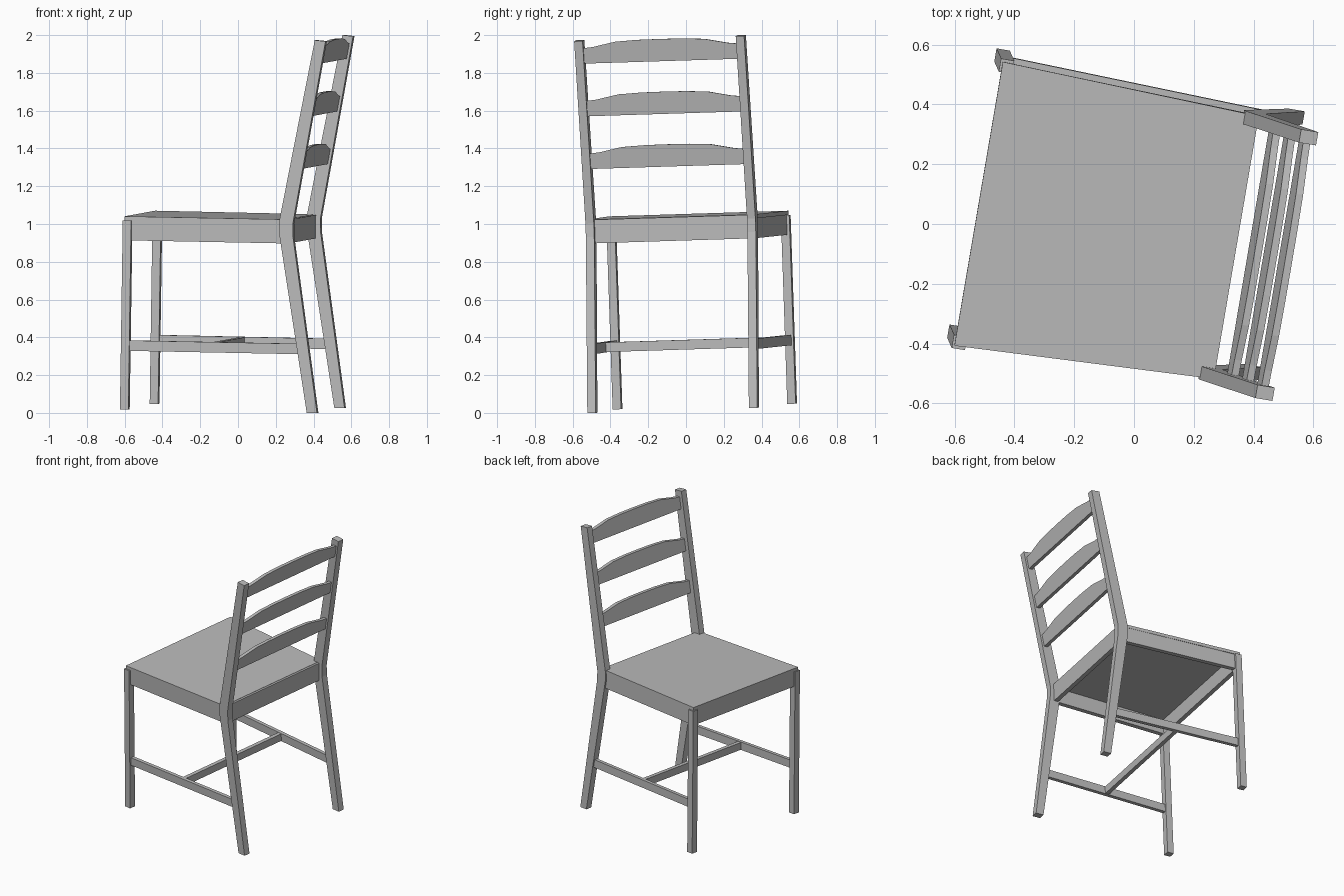
import bpy, bmesh
from mathutils import Vector, Matrix

cube = bpy.data.objects.get("Cube")
if cube:
    bpy.data.objects.remove(cube, do_unlink=True)

# One grey for the whole chair
grey = bpy.data.materials.new("plain_grey")
grey.use_nodes = True
colour = (0.5, 0.5, 0.5, 1)
grey.diffuse_color = colour
grey.node_tree.nodes["Principled BSDF"].inputs["Base Color"].default_value = colour

# The chair stands turned and slightly tilted: x runs front to back,
# y across and z up in the chair's own frame
up = Vector((0.015, -0.034, 1)).normalized()
back = Vector((0.985, -0.168, 0))
back = (back - up * back.dot(up)).normalized()
side = up.cross(back)
FRAME = Matrix.Translation((0.002, 0.011, 0.023)) @ Matrix((back, side, up)).transposed().to_4x4()


def prism(name, outline, sweep):
    """Sweep a flat outline along a vector into a solid."""
    bm = bmesh.new()
    face = bm.faces.new([bm.verts.new(p) for p in outline])
    new = bmesh.ops.extrude_face_region(bm, geom=[face])["geom"]
    moved = [g for g in new if isinstance(g, bmesh.types.BMVert)]
    bmesh.ops.translate(bm, verts=moved, vec=sweep)
    bmesh.ops.recalc_face_normals(bm, faces=bm.faces)
    mesh = bpy.data.meshes.new(name)
    bm.to_mesh(mesh)
    bm.free()
    mesh.materials.append(grey)
    obj = bpy.data.objects.new(name, mesh)
    obj.matrix_world = FRAME
    bpy.context.collection.objects.link(obj)
    return obj


def box(name, x0, x1, y0, y1, z0, z1):
    return prism(name, [(x0, y0, z0), (x1, y0, z0), (x1, y1, z0), (x0, y1, z0)], (0, 0, z1 - z0))


def rail(name, s, x0, y0, x1, y1, thick, z0, z1):
    """Side rail from front to back, outer face given, on side s."""
    pts = [(x0, s * y0, z0), (x1, s * y1, z0),
           (x1, s * (y1 - thick), z0), (x0, s * (y0 - thick), z0)]
    return prism(name, pts, (0, 0, z1 - z0))


FRONT_Y, BACK_Y, HALF = 0.469, 0.434, 0.0225

# Legs, side aprons and side rungs, once per side
post = [(0.445, 0), (0.5, 0), (0.357, 0.93), (0.355, 1.0), (0.516, 1.97),
        (0.458, 1.975), (0.283, 1.02), (0.28, 0.96)]
for s, label in ((1, "left"), (-1, "right")):
    y = s * FRONT_Y
    box("front_leg_" + label, -0.5525, -0.5075, y - HALF, y + HALF, 0, 1.0)
    y = s * BACK_Y - HALF
    prism("back_post_" + label, [(x, y, z) for x, z in post], (0, 2 * HALF, 0))
    rail("side_apron_" + label, s, -0.54, 0.478, 0.3, 0.446, 0.03, 0.895, 1.003)
    rail("side_rung_" + label, s, -0.53, 0.481, 0.42, 0.446, 0.025, 0.31, 0.365)

# Seat panel, end aprons and centre stretcher
prism("seat", [(-0.545, -0.482, 1.0), (0.315, -0.447, 1.0),
               (0.315, 0.447, 1.0), (-0.545, 0.482, 1.0)], (0, 0, 0.022))
box("front_apron", -0.543, -0.513, -0.465, 0.465, 0.895, 1.003)
box("back_apron", 0.3, 0.33, -0.43, 0.43, 0.895, 1.02)
box("centre_stretcher", -0.075, -0.047, -0.452, 0.452, 0.312, 0.363)

# Arched back slats, leaning with the posts
half_arch = [(0.425, 0.08), (0.36, 0.087), (0.24, 0.111), (0.12, 0.117)]
arch = half_arch + [(0, 0.118)] + [(-y, z) for y, z in reversed(half_arch)]
shape = [(-0.425, 0)] + [(0.425, 0)] + arch
LEAN = 0.167
for i, z0 in enumerate((1.29, 1.57, 1.85)):
    x0 = 0.312 + LEAN * (z0 - 0.97)
    prism("back_slat_%d" % (i + 1), [(x0 + LEAN * z, y, z0 + z) for y, z in shape], (0.024, 0, 0))
